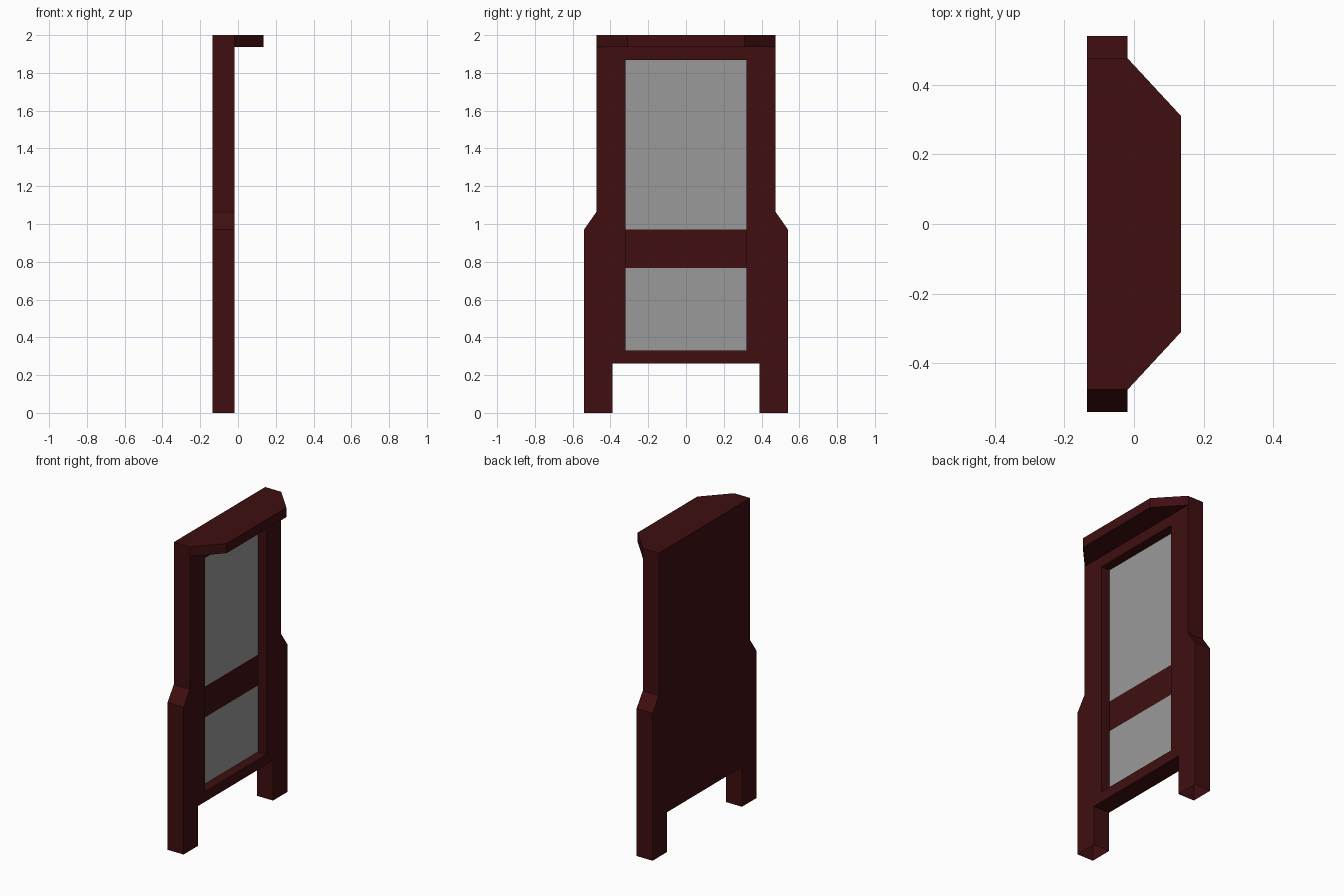
import bpy, bmesh
from mathutils import Vector

cube = bpy.data.objects.get("Cube")
if cube:
    bpy.data.objects.remove(cube, do_unlink=True)


def material(name, rgb):
    m = bpy.data.materials.new(name)
    m.use_nodes = True
    m.diffuse_color = (*rgb, 1)
    bsdf = m.node_tree.nodes["Principled BSDF"]
    bsdf.inputs["Base Color"].default_value = (*rgb, 1)
    bsdf.inputs["Roughness"].default_value = 0.8
    return m


WOOD = material("dark red wood", (0.05, 0.0045, 0.005))
PANE = material("grey panel", (0.32, 0.32, 0.32))

BACK, RECESS, FRONT = -0.135, -0.08, -0.018   # depth levels along x
INNER = 0.32                                  # half width of the opening


def prism(points, vector):
    """Closed solid: a flat polygon swept along a vector."""
    bm = bmesh.new()
    face = bm.faces.new([bm.verts.new(p) for p in points])
    swept = bmesh.ops.extrude_face_region(bm, geom=[face])["geom"]
    verts = [g for g in swept if isinstance(g, bmesh.types.BMVert)]
    bmesh.ops.translate(bm, verts=verts, vec=Vector(vector))
    bmesh.ops.recalc_face_normals(bm, faces=bm.faces)
    return bm


def finish(bm, name, *materials):
    bmesh.ops.recalc_face_normals(bm, faces=bm.faces)
    mesh = bpy.data.meshes.new(name)
    bm.to_mesh(mesh)
    bm.free()
    obj = bpy.data.objects.new(name, mesh)
    for m in materials:
        mesh.materials.append(m)
    bpy.context.collection.objects.link(obj)
    return obj


def slab(x0, x1, z0, z1):
    """Box spanning the opening between the posts."""
    corners = [(x0, -INNER, z0), (x0, INNER, z0), (x0, INNER, z1), (x0, -INNER, z1)]
    return prism(corners, (x1 - x0, 0, 0))


# Side posts with stepped shoulders and legs that are open underneath
post = [(INNER, 0.262), (0.39, 0.262), (0.39, 0), (0.54, 0),
        (0.54, 0.97), (0.475, 1.063), (0.475, 2), (INNER, 2)]
for name, side in (("left_post", 1), ("right_post", -1)):
    bm = prism([(BACK, side * y, z) for y, z in post], (FRONT - BACK, 0, 0))
    soles = [f for f in bm.faces if f.calc_center_median().z < 0.001]
    bmesh.ops.delete(bm, geom=soles, context='FACES')
    finish(bm, name, WOOD)

# Top and bottom rails
finish(slab(BACK, FRONT, 1.867, 2), "top_rail", WOOD)
finish(slab(BACK, FRONT, 0.262, 0.33), "bottom_rail", WOOD)

# Recessed board, cut into two grey panels around a wooden band
bm = slab(BACK, RECESS, 0.33, 1.867)
for z in (0.767, 0.97):
    bmesh.ops.bisect_plane(bm, geom=bm.verts[:] + bm.edges[:] + bm.faces[:],
                           plane_co=(0, 0, z), plane_no=(0, 0, 1))
bm.normal_update()
for f in bm.faces:
    in_band = 0.767 < f.calc_center_median().z < 0.97
    f.material_index = int(f.normal.x > 0.9 and not in_band)
finish(bm, "recessed_board", WOOD, PANE)

# Overhanging canopy with angled ends
canopy = [(FRONT, -0.475), (0.135, -0.31), (0.135, 0.31), (FRONT, 0.475)]
finish(prism([(x, y, 1.937) for x, y in canopy], (0, 0, 0.063)), "canopy", WOOD)
